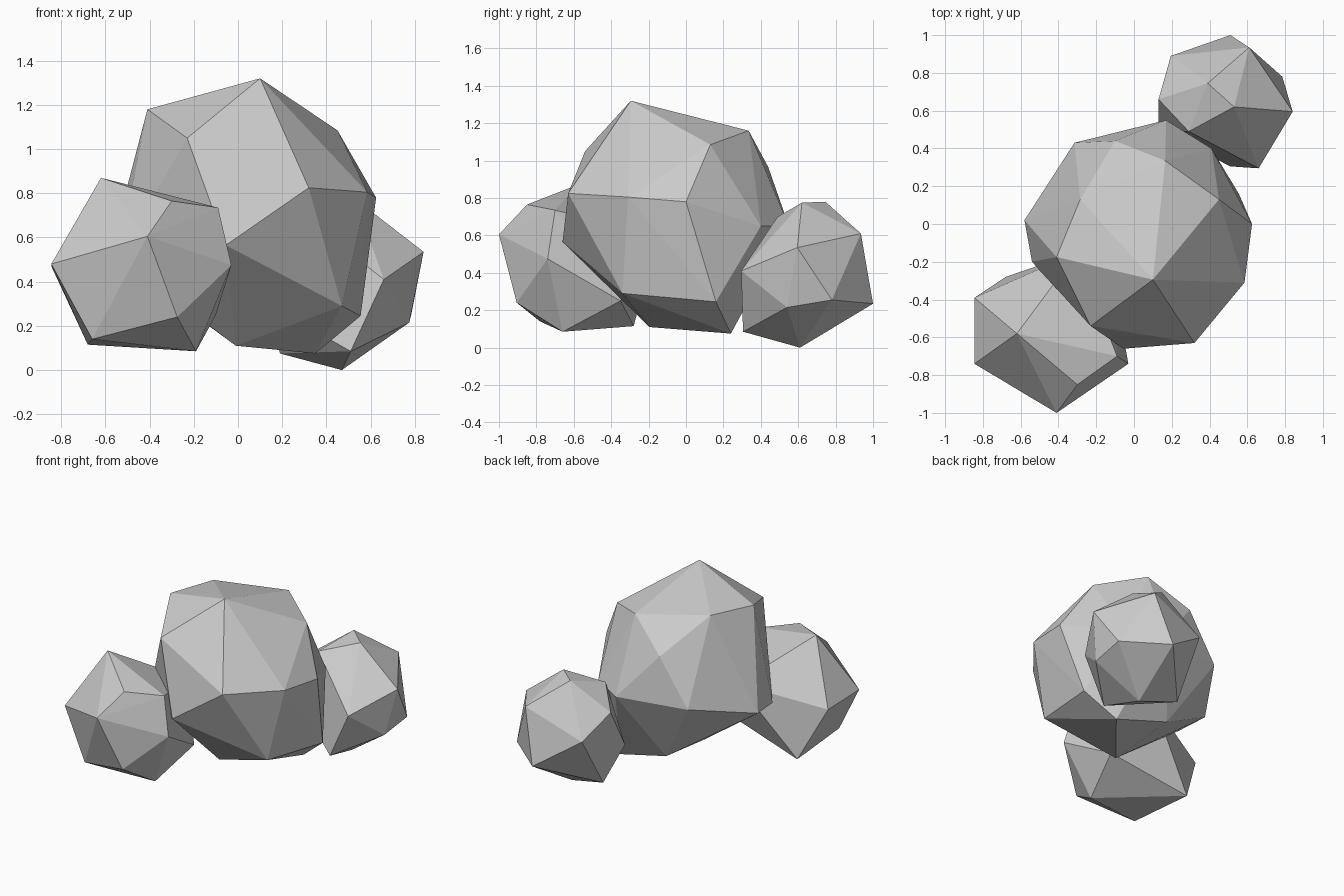
import bpy, bmesh


def boulder(name, corners):
    """Flat-faced rock: the convex hull of a few corner points."""
    bm = bmesh.new()
    for c in corners:
        bm.verts.new(c)
    res = bmesh.ops.convex_hull(bm, input=bm.verts[:])
    loose = [v for v in bm.verts if not v.link_faces]
    bmesh.ops.delete(bm, geom=loose, context='VERTS')
    bmesh.ops.recalc_face_normals(bm, faces=bm.faces[:])
    mesh = bpy.data.meshes.new(name)
    bm.to_mesh(mesh)
    bm.free()
    obj = bpy.data.objects.new(name, mesh)
    bpy.context.collection.objects.link(obj)
    return obj


# Large central rock: crown, waist, foot
boulder("large_rock", [
    (.10, -.295, 1.32), (-.41, -.175, 1.18), (-.23, -.54, 1.05),
    (.45, .13, 1.085), (.165, .335, 1.16), (-.285, .13, 1.19), (-.10, .44, .965),
    (.32, -.63, .825), (.585, -.31, .805), (.625, 0, .78), (.41, .40, .65),
    (.17, .55, .65), (-.315, .43, .64), (-.58, .02, .53), (-.54, -.20, .51),
    (-.055, -.66, .565),
    (.47, -.34, .29), (.555, .16, .245), (.35, .24, .075),
    (-.01, -.195, .11), (-.04, .28, .18)])

# Small rock at the front left
boulder("front_left_rock", [
    (-.62, -.58, .87), (-.30, -.85, .765), (-.09, -.70, .735),
    (-.41, -1.0, .605), (-.845, -.74, .48), (-.845, -.39, .47),
    (-.03, -.74, .475), (-.30, -.15, .60), (-.275, -.905, .24),
    (-.10, -.35, .25), (-.19, -.66, .085), (-.66, -.78, .14), (-.68, -.28, .115)])

# Small rock at the back right
boulder("back_right_rock", [
    (.39, .745, .78), (.53, .62, .775), (.29, .49, .70),
    (.61, .935, .61), (.84, .595, .535), (.66, .295, .41),
    (.195, .89, .45), (.13, .66, .59), (.13, .50, .30),
    (.785, .78, .255), (.775, .54, .215), (.51, 1.0, .235),
    (.51, .305, .085), (.19, .66, .075), (.47, .61, 0)])
